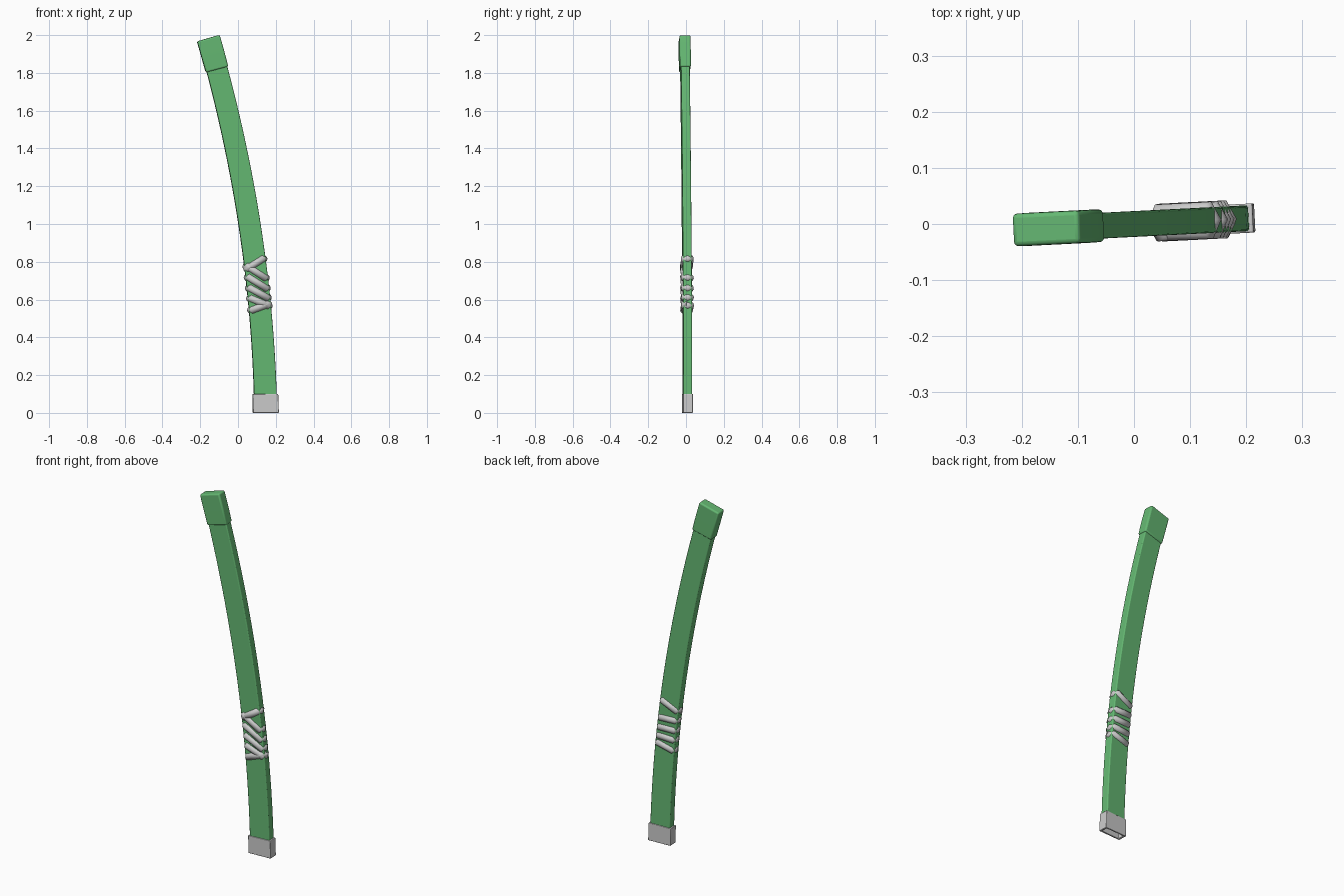
import bpy, bmesh, math
from mathutils import Vector, Matrix

if "Cube" in bpy.data.objects:
    bpy.data.objects.remove(bpy.data.objects["Cube"])

TURN = Matrix.Rotation(math.radians(2.9), 4, 'Z')
green = bpy.data.materials.new("green")
green.diffuse_color = (0.13, 0.48, 0.17, 1)
green.use_nodes = True
green.node_tree.nodes["Principled BSDF"].inputs["Base Color"].default_value = green.diffuse_color


def centre(z):
    return 0.147 - 0.018 * z - 0.0683 * z * z


def loft(name, rings, bevel, mat=None):
    """Rectangular rings (z, half width, half depth) set square to the curved spine."""
    bm = bmesh.new()
    loops = []
    for z, w, d in rings:
        a = math.atan(0.1366 * z + 0.018 * min(z, 1))
        ux, uz = math.cos(a), math.sin(a)
        loops.append([bm.verts.new(TURN @ Vector((centre(z) + s * w * ux, t * d, z + s * w * uz)))
                      for s, t in ((-1, -1), (1, -1), (1, 1), (-1, 1))])
    for lo, hi in zip(loops, loops[1:]):
        for i in range(4):
            j = (i + 1) % 4
            bm.faces.new((lo[i], lo[j], hi[j], hi[i]))
    bm.faces.new(loops[0][::-1])
    bm.faces.new(loops[-1])
    bmesh.ops.recalc_face_normals(bm, faces=bm.faces)
    me = bpy.data.meshes.new(name)
    bm.to_mesh(me)
    bm.free()
    ob = bpy.data.objects.new(name, me)
    bpy.context.collection.objects.link(ob)
    if mat:
        me.materials.append(mat)
    mod = ob.modifiers.new("bevel", 'BEVEL')
    mod.width, mod.segments, mod.limit_method = bevel, 3, 'ANGLE'
    bpy.ops.object.select_all(action='DESELECT')
    bpy.context.view_layer.objects.active = ob
    ob.select_set(True)
    bpy.ops.object.shade_smooth_by_angle(angle=math.radians(35))
    return ob


# Curved sheath body, slightly narrower at the top
N = 24
loft("sheath_body", [(0.06 + 1.8 * i / N, 0.060 - 0.004 * i / N, 0.023) for i in range(N + 1)],
     0.005, green)

# Mouth collar at the top
loft("top_collar", [(1.818, 0.061, 0.029), (1.9, 0.062, 0.0295), (1.984, 0.062, 0.029)],
     0.008, green)

# Grey end fitting with a recess underneath
loft("end_fitting", [(0.065, 0.052, 0.015), (0, 0.057, 0.018), (0, 0.0685, 0.026), (0.1, 0.0675, 0.026)],
     0.003)

# Cord wrap: each turn is (front left z, front right z)
turns = [(0.765, 0.815), (0.775, 0.715), (0.717, 0.66), (0.66, 0.61), (0.605, 0.568), (0.545, 0.575)]
pts = []
for i, (zl, zr) in enumerate(turns):
    pts += [(-0.049, 0, zl), (-0.041, -0.017, zl), (0.041, -0.017, zr), (0.049, 0, zr)]
    if i < len(turns) - 1:
        zn = turns[i + 1][0]
        pts += [(0.041, 0.017, zr), (-0.041, 0.017, zn)]
cu = bpy.data.curves.new("cord_wrap", 'CURVE')
cu.dimensions = '3D'
cu.bevel_depth = 0.02
cu.bevel_resolution = 3
cu.use_fill_caps = True
sp = cu.splines.new('POLY')
sp.points.add(len(pts) - 1)
for p, (x, y, z) in zip(sp.points, pts):
    p.co = (*(TURN @ Vector((x + centre(z), y, z))), 1)
sp.use_smooth = True
cord = bpy.data.objects.new("cord_wrap", cu)
bpy.context.collection.objects.link(cord)
